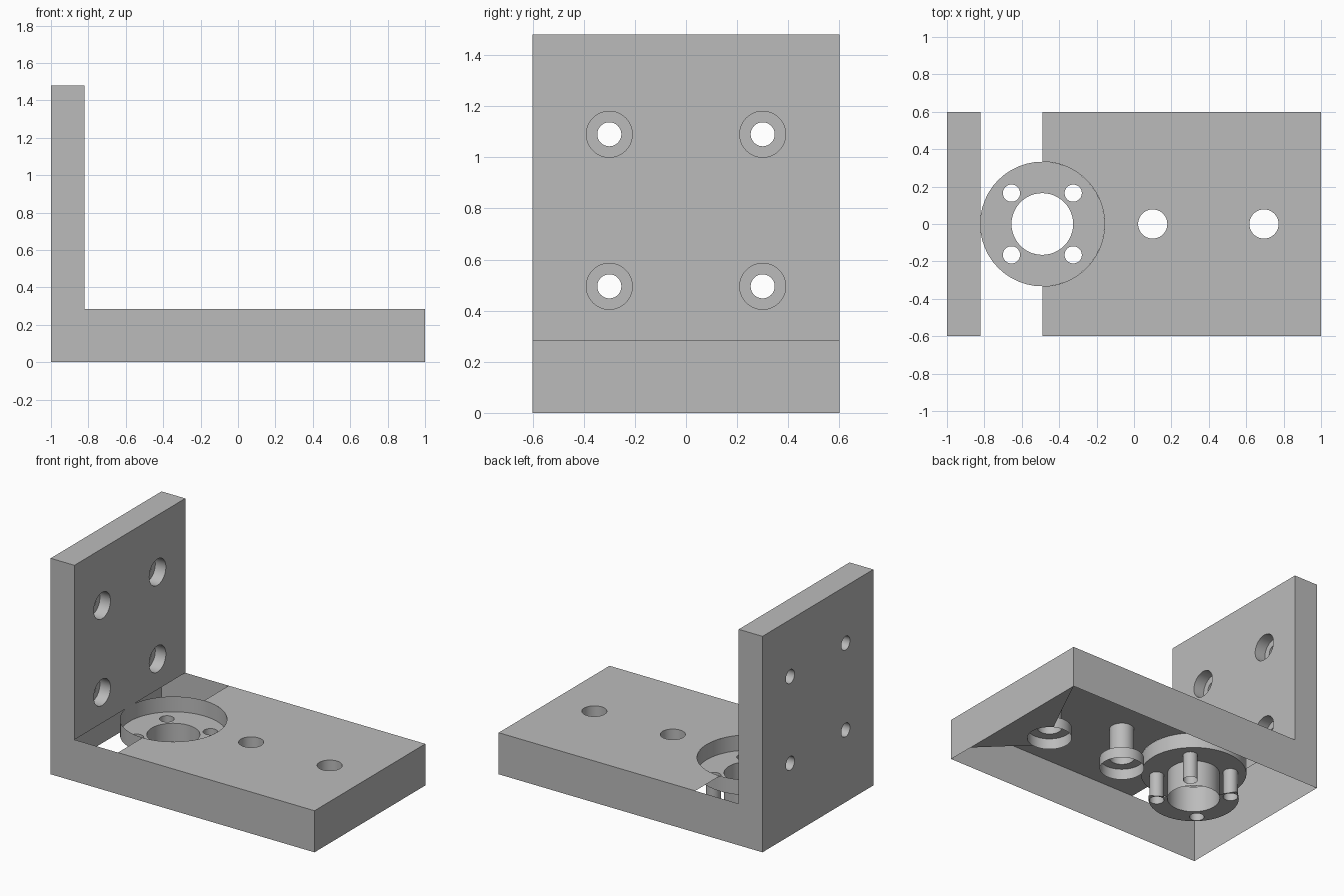
import bpy, bmesh, math
from mathutils import Vector

if "Cube" in bpy.data.objects:
    bpy.data.objects.remove(bpy.data.objects["Cube"])

grey = bpy.data.materials.new("plain_grey")
grey.diffuse_color = (0.5, 0.5, 0.5, 1)
grey.use_nodes = True
grey.node_tree.nodes["Principled BSDF"].inputs["Base Color"].default_value = grey.diffuse_color

# Main dimensions
W, BASE, TOP, INNER = 0.6, 0.285, 1.48, -0.82
CX, POCKET_R, POCKET_Z, BORE_R = -0.49, 0.333, 0.18, 0.165
SCREWS = [(CX + sx * 0.165, sy * 0.165) for sx in (-1, 1) for sy in (-1, 1)]
SCREW_R = 0.046
BASE_HOLES, BASE_R, BASE_CB, CB_Z = (0.1, 0.695), 0.078, 0.14, 0.075
WALL_HOLES = [(y, z) for y in (-0.3, 0.3) for z in (0.495, 1.09)]
WALL_R, WALL_CB, WALL_FLOOR = 0.047, 0.09, -0.90


def arc(c, r, a0=0, a1=360, n=48):
    count = n if abs(a1 - a0) == 360 else n + 1
    return [(c[0] + r * math.cos(math.radians(a0 + (a1 - a0) * i / n)),
             c[1] + r * math.sin(math.radians(a0 + (a1 - a0) * i / n))) for i in range(count)]


def place(axis, p, h):
    """Put a 2D point in the plane across the given axis at height h."""
    return {'X': (h, p[0], p[1]), 'Y': (p[0], h, p[1]), 'Z': (p[0], p[1], h)}[axis]


def sheet(bm, axis, h, direction, *loops):
    """Flat face with holes, facing +1 or -1 along the axis."""
    edges = []
    for loop in loops:
        vs = [bm.verts.new(place(axis, p, h)) for p in loop]
        edges += [bm.edges.new((vs[i - 1], vs[i])) for i in range(len(vs))]
    normal = Vector(place(axis, (0, 0), direction))
    res = bmesh.ops.triangle_fill(bm, edges=edges, use_beauty=True, normal=normal)
    for f in res["geom"]:
        if isinstance(f, bmesh.types.BMFace):
            f.normal_update()
            if f.normal.dot(normal) < 0:
                f.normal_flip()


def tube(bm, axis, c, r, h0, h1):
    """Open cylinder wall facing its own centre line."""
    lo = [bm.verts.new(place(axis, p, h0)) for p in arc(c, r)]
    hi = [bm.verts.new(place(axis, p, h1)) for p in arc(c, r)]
    centre = Vector(place(axis, c, (h0 + h1) / 2))
    for i in range(len(lo)):
        f = bm.faces.new((lo[i - 1], lo[i], hi[i], hi[i - 1]))
        f.smooth = True
        f.normal_update()
        if f.normal.dot(centre - f.calc_center_median()) < 0:
            f.normal_flip()


def finish(bm, name):
    me = bpy.data.meshes.new(name)
    bm.to_mesh(me)
    bm.free()
    me.materials.append(grey)
    bpy.context.collection.objects.link(bpy.data.objects.new(name, me))


def rect(a0, b0, a1, b1):
    return [(a0, b0), (a1, b0), (a1, b1), (a0, b1)]


# Outer shell: L-shaped sides, end, and the top of the base
bm = bmesh.new()
profile = [(-1, 0), (1, 0), (1, BASE), (INNER, BASE), (INNER, TOP), (-1, TOP)]
for s in (-1, 1):
    sheet(bm, 'Y', s * W, s, profile)
sheet(bm, 'X', 1, 1, rect(-W, 0, W, BASE))
sheet(bm, 'Z', BASE, 1,
      [(CX, -W), (1, -W), (1, W), (CX, W)] + arc((CX, 0), POCKET_R, 90, -90, 32),
      *[arc((x, 0), BASE_R) for x in BASE_HOLES])
finish(bm, "bracket_shell")

# Upright plate with counterbored holes
bm = bmesh.new()
sheet(bm, 'X', -1, -1, rect(-W, 0, W, TOP), *[arc(c, WALL_R) for c in WALL_HOLES])
sheet(bm, 'X', INNER, 1, rect(-W, BASE, W, TOP), *[arc(c, WALL_CB) for c in WALL_HOLES])
sheet(bm, 'Z', TOP, 1, rect(-1, -W, INNER, W))
for c in WALL_HOLES:
    tube(bm, 'X', c, WALL_R, -1, WALL_FLOOR)
    tube(bm, 'X', c, WALL_CB, WALL_FLOOR, INNER)
    sheet(bm, 'X', WALL_FLOOR, 1, arc(c, WALL_CB), arc(c, WALL_R))
finish(bm, "upright_plate")

# Round pocket with centre bore and four screw holes
bm = bmesh.new()
tube(bm, 'Z', (CX, 0), POCKET_R, POCKET_Z, BASE)
tube(bm, 'Z', (CX, 0), BORE_R, 0, POCKET_Z)
sheet(bm, 'Z', POCKET_Z, 1, arc((CX, 0), POCKET_R), arc((CX, 0), BORE_R),
      *[arc(c, SCREW_R) for c in SCREWS])
for c in SCREWS:
    tube(bm, 'Z', c, SCREW_R, 0, POCKET_Z)
finish(bm, "round_pocket")

# Base holes, counterbored from below
bm = bmesh.new()
for x in BASE_HOLES:
    tube(bm, 'Z', (x, 0), BASE_R, CB_Z, BASE)
    tube(bm, 'Z', (x, 0), BASE_CB, 0, CB_Z)
    sheet(bm, 'Z', CB_Z, -1, arc((x, 0), BASE_CB), arc((x, 0), BASE_R))
finish(bm, "base_holes")

# Remaining pieces of the mostly open underside
bm = bmesh.new()
sheet(bm, 'Z', 0, -1, [(1, 0.6), (1, -0.41)] + arc((BASE_HOLES[1], 0), BASE_CB, -80, 60, 16))
sheet(bm, 'Z', 0, -1,
      arc((CX, 0), 0.285, 122, 328, 32) + arc((CX, 0), BORE_R, 328, 122, 32),
      *[arc(c, SCREW_R) for c in SCREWS[:3] if c[0] < CX or c[1] < 0])
finish(bm, "underside_pieces")
